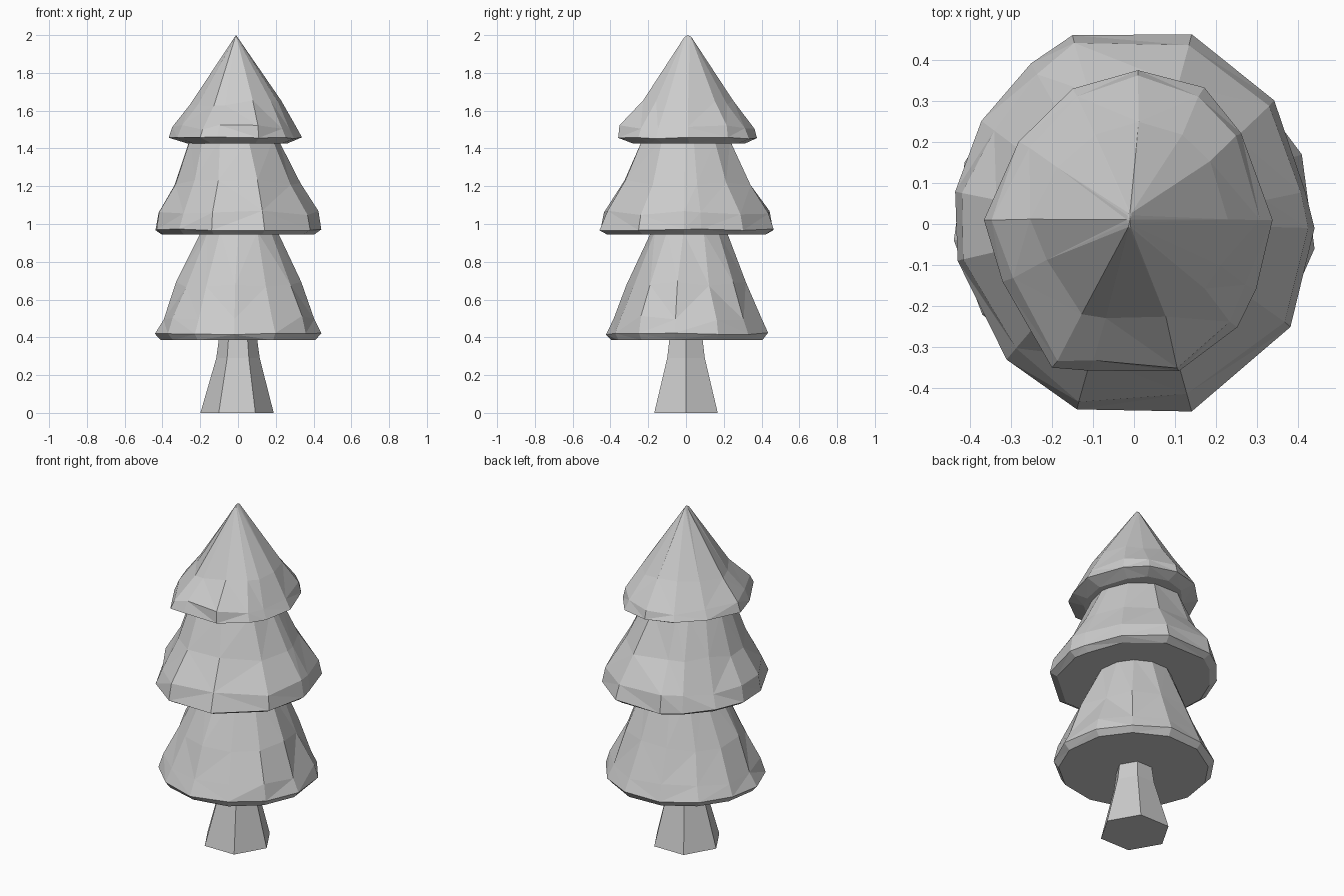
import bpy, bmesh, random
from math import cos, sin, pi

random.seed(4)


def loft(name, rings):
    """Faceted solid through equal-length rings; a one-point last ring makes a tip."""
    bm = bmesh.new()
    vs = [[bm.verts.new(p) for p in r] for r in rings]
    for a, b in zip(vs, vs[1:]):
        n = len(a)
        for i in range(n):
            j = (i + 1) % n
            if len(b) == 1:
                bm.faces.new((a[i], a[j], b[0]))
            else:
                bm.faces.new((a[i], a[j], b[j], b[i]))
    bm.faces.new(list(reversed(vs[0])))
    if len(vs[-1]) > 2:
        bm.faces.new(vs[-1])
    bmesh.ops.triangulate(bm, faces=[f for f in bm.faces if len(f.verts) == 4])
    bmesh.ops.recalc_face_normals(bm, faces=bm.faces[:])
    me = bpy.data.meshes.new(name)
    bm.to_mesh(me)
    bm.free()
    ob = bpy.data.objects.new(name, me)
    bpy.context.collection.objects.link(ob)
    return ob


def tier(name, outline, profile, tip=None):
    """Skirt of branches: outline scaled up the profile rows (z, x scale, y scale, dx, dy, jitter)."""
    rings = []
    for z, sx, sy, dx, dy, jit in profile:
        ring = []
        for x, y in outline:
            k = 1 + random.uniform(-jit, jit)
            ring.append((x * sx * k + dx, y * sy * k + dy,
                         z + random.uniform(-jit, jit) * 0.5))
        rings.append(ring)
    if tip:
        rings.append([tip])
    return loft(name, rings)


# Trunk: six-sided, flared at the foot
def hexagon(z, r, dx):
    return [(r * cos(i * pi / 3) + dx, r * sin(i * pi / 3), z) for i in range(6)]


loft("trunk", [hexagon(0, 0.194, -0.005), hexagon(0.29, 0.115, 0.0),
               hexagon(0.40, 0.10, 0.0)])

# Irregular plan outlines of the skirts
wide = [(0.44, -0.01), (0.42, 0.08), (0.34, 0.30), (0.14, 0.46), (-0.15, 0.46),
        (-0.25, 0.39), (-0.37, 0.25), (-0.44, 0.08), (-0.43, -0.09),
        (-0.31, -0.33), (-0.14, -0.455), (0.14, -0.455), (0.38, -0.25)]
lower = [(0.44, -0.06), (0.41, 0.17), (0.29, 0.33), (0.10, 0.43), (-0.12, 0.42),
         (-0.30, 0.31), (-0.41, 0.15), (-0.44, -0.04), (-0.37, -0.22),
         (-0.23, -0.36), (-0.02, -0.42), (0.20, -0.38), (0.36, -0.25)]
small = [(0.335, 0.01), (0.26, 0.22), (0.17, 0.33), (0.01, 0.375), (-0.15, 0.33),
         (-0.28, 0.20), (-0.37, 0.01), (-0.32, -0.14), (-0.20, -0.35),
         (-0.11, -0.36), (0.11, -0.36), (0.25, -0.25), (0.30, -0.16)]

# Lower skirt
tier("lower_branches", lower, [
    (0.385, 0.93, 0.94, 0, 0, 0.0),
    (0.42, 1.0, 1.0, 0, 0, 0.012),
    (0.50, 0.92, 0.93, 0, 0, 0.03),
    (0.68, 0.75, 0.74, 0, 0, 0.03),
    (0.96, 0.46, 0.47, 0.01, 0.015, 0.01)])

# Middle skirt
tier("middle_branches", wide, [
    (0.945, 0.92, 0.92, 0, 0, 0.0),
    (0.97, 1.0, 1.0, 0, 0, 0.008),
    (1.06, 0.95, 0.94, 0, 0, 0.03),
    (1.22, 0.75, 0.72, 0, 0, 0.035),
    (1.44, 0.54, 0.51, -0.02, 0, 0.01)])

# Top skirt with the pointed tip
tier("top_branches", small, [
    (1.425, 0.74, 0.80, 0.01, 0.01, 0.0),
    (1.455, 1.0, 1.0, 0, 0, 0.012),
    (1.51, 0.93, 0.95, 0, 0, 0.03),
    (1.64, 0.68, 0.66, 0.005, 0.005, 0.03),
    (1.99, 0.02, 0.05, -0.01, 0.01, 0.0)], tip=(-0.01, 0.01, 2.0))
